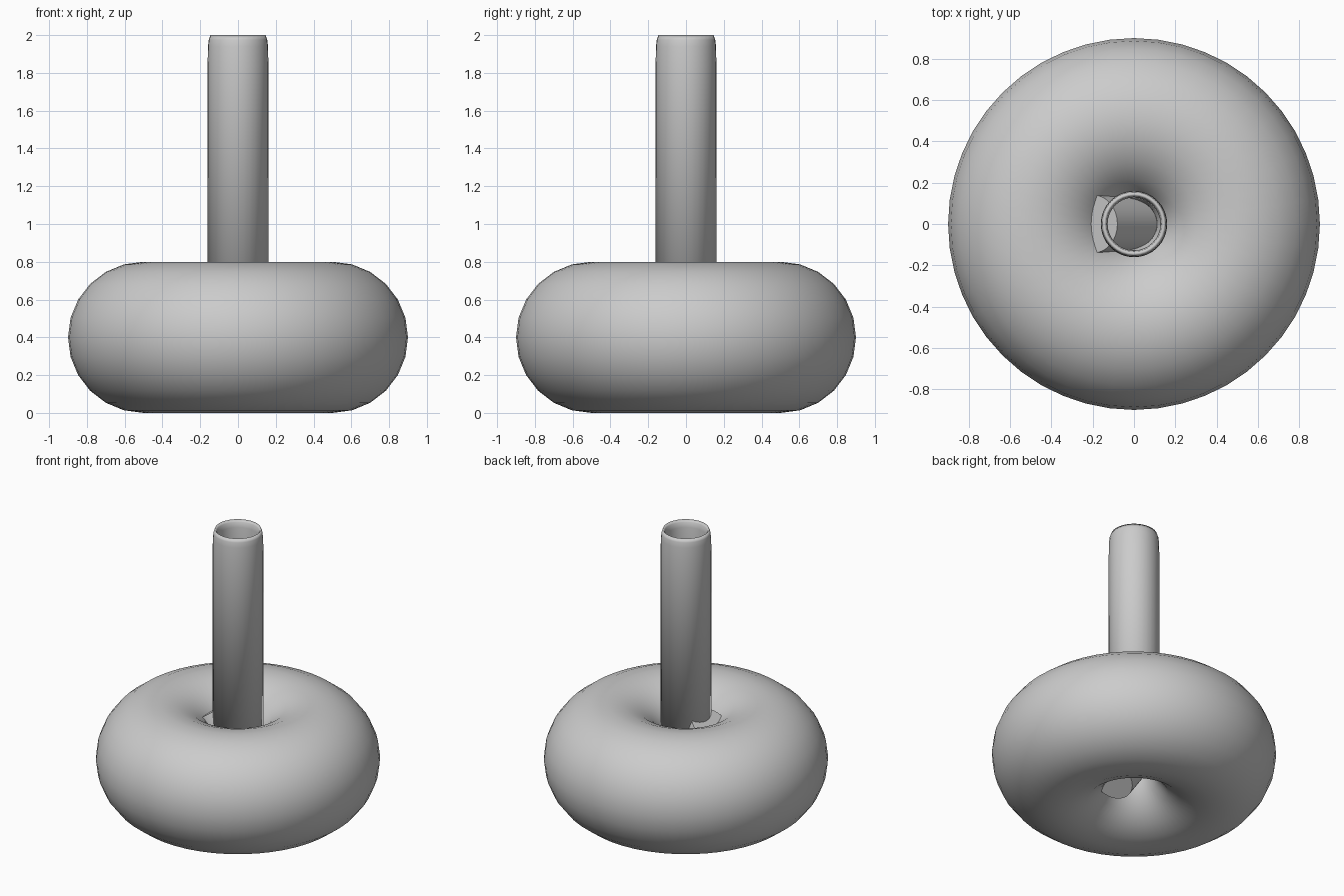
import bpy, bmesh, math
from mathutils import Vector

if "Cube" in bpy.data.objects:
    bpy.data.objects.remove(bpy.data.objects["Cube"])


def lathe(name, profile, steps=32, closed=True):
    """Spin an (r, z) profile round the z axis."""
    bm = bmesh.new()
    rings = []
    for i in range(steps):
        a = 2 * math.pi * i / steps
        rings.append([bm.verts.new((r * math.cos(a), r * math.sin(a), z)) for r, z in profile])
    n = len(profile)
    for i in range(steps):
        a, b = rings[i], rings[(i + 1) % steps]
        for j in range(n if closed else n - 1):
            k = (j + 1) % n
            bm.faces.new((a[j], b[j], b[k], a[k]))
    bmesh.ops.recalc_face_normals(bm, faces=bm.faces)
    mesh = bpy.data.meshes.new(name)
    bm.to_mesh(mesh)
    bm.free()
    obj = bpy.data.objects.new(name, mesh)
    bpy.context.collection.objects.link(obj)
    for p in mesh.polygons:
        p.use_smooth = True
    return obj


# Ring-shaped body
bpy.ops.mesh.primitive_torus_add(major_radius=0.5, minor_radius=0.4,
                                 major_segments=48, minor_segments=24,
                                 location=(0, 0, 0.4))
body = bpy.context.object
body.name = "ring_body"
bpy.ops.object.shade_smooth()

# Hollow upright neck with a rounded lip
lathe("neck_tube", [(0.16, 0.4), (0.161, 1.84), (0.159, 1.94), (0.155, 1.975),
                    (0.146, 2.0), (0.134, 1.985), (0.128, 1.95), (0.127, 0.4)])

# Short slanted plug through the middle of the ring
tilt = math.radians(-35)
axis = Vector((math.sin(tilt), 0, math.cos(tilt)))
top, bottom = 0.34, -0.31
bpy.ops.mesh.primitive_cylinder_add(vertices=32, radius=0.14, depth=top - bottom,
                                    location=Vector((0, 0, 0.4)) + axis * (top + bottom) / 2,
                                    rotation=(0, tilt, 0))
plug = bpy.context.object
plug.name = "slanted_plug"
bpy.ops.object.shade_smooth_by_angle()
